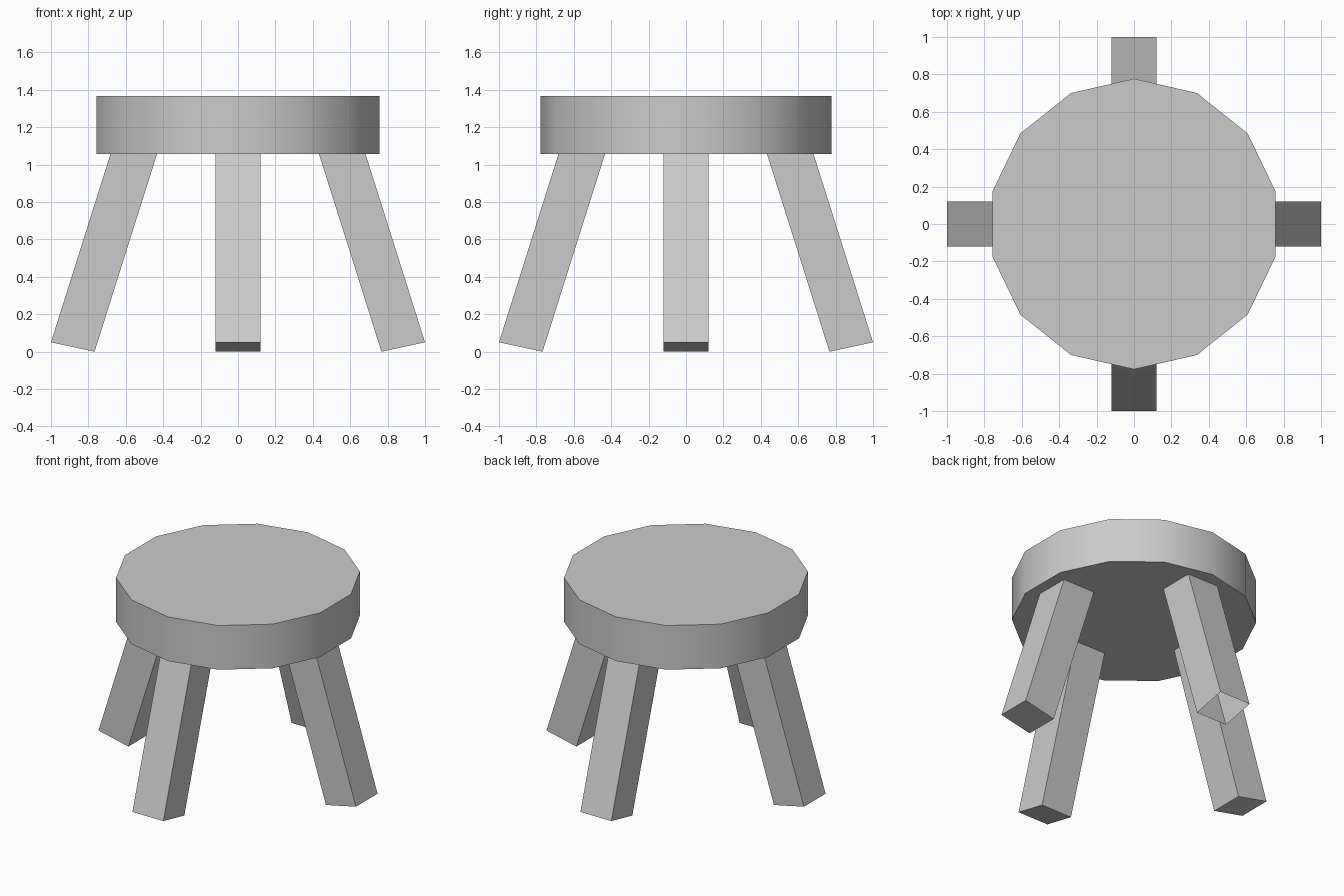
import bpy
import bmesh
from math import pi
from mathutils import Matrix

if "Cube" in bpy.data.objects:
    bpy.data.objects.remove(bpy.data.objects["Cube"])

LEAN = 0.316      # inward run per unit of height
RISE = 1.12       # leg height, ending hidden inside the seat
HALF = 0.12       # half the leg's width


def make_object(name, bm):
    bmesh.ops.recalc_face_normals(bm, faces=bm.faces)
    mesh = bpy.data.meshes.new(name)
    bm.to_mesh(mesh)
    bm.free()
    obj = bpy.data.objects.new(name, mesh)
    bpy.context.collection.objects.link(obj)
    return obj


def make_leg(name, angle, open_foot=False):
    bm = bmesh.new()
    # tilted square foot, inner edge on the ground
    foot = [bm.verts.new(co) for co in (
        (0.767, -HALF, 0), (1.0, -HALF, 0.05), (1.0, HALF, 0.05), (0.767, HALF, 0))]
    top = [bm.verts.new((v.co.x - LEAN * RISE, v.co.y, v.co.z + RISE)) for v in foot]
    for i in range(4):
        j = (i + 1) % 4
        bm.faces.new((foot[i], foot[j], top[j], top[i]))
    bm.faces.new(top)
    if not open_foot:
        bm.faces.new(foot[::-1])
    bm.transform(Matrix.Rotation(angle, 4, 'Z'))
    return make_object(name, bm)


# four splayed legs; the back one is hollow at the foot
for i, side in enumerate(("right", "back", "left", "front")):
    make_leg(side + "_leg", i * pi / 2, open_foot=(side == "back"))

# fourteen-sided seat with a corner facing front and back
bm = bmesh.new()
bmesh.ops.create_cone(bm, cap_ends=True, segments=14, radius1=0.777, radius2=0.777, depth=0.31,
                      matrix=Matrix.Translation((0, 0, 1.211)))
top_corner = max(bm.verts, key=lambda v: v.co.y)
if abs(top_corner.co.x) > 0.01:
    bm.transform(Matrix.Rotation(pi / 14, 4, 'Z'))
seat = make_object("seat", bm)
bpy.context.view_layer.objects.active = seat
seat.select_set(True)
bpy.ops.object.shade_smooth_by_angle(angle=pi / 6)
